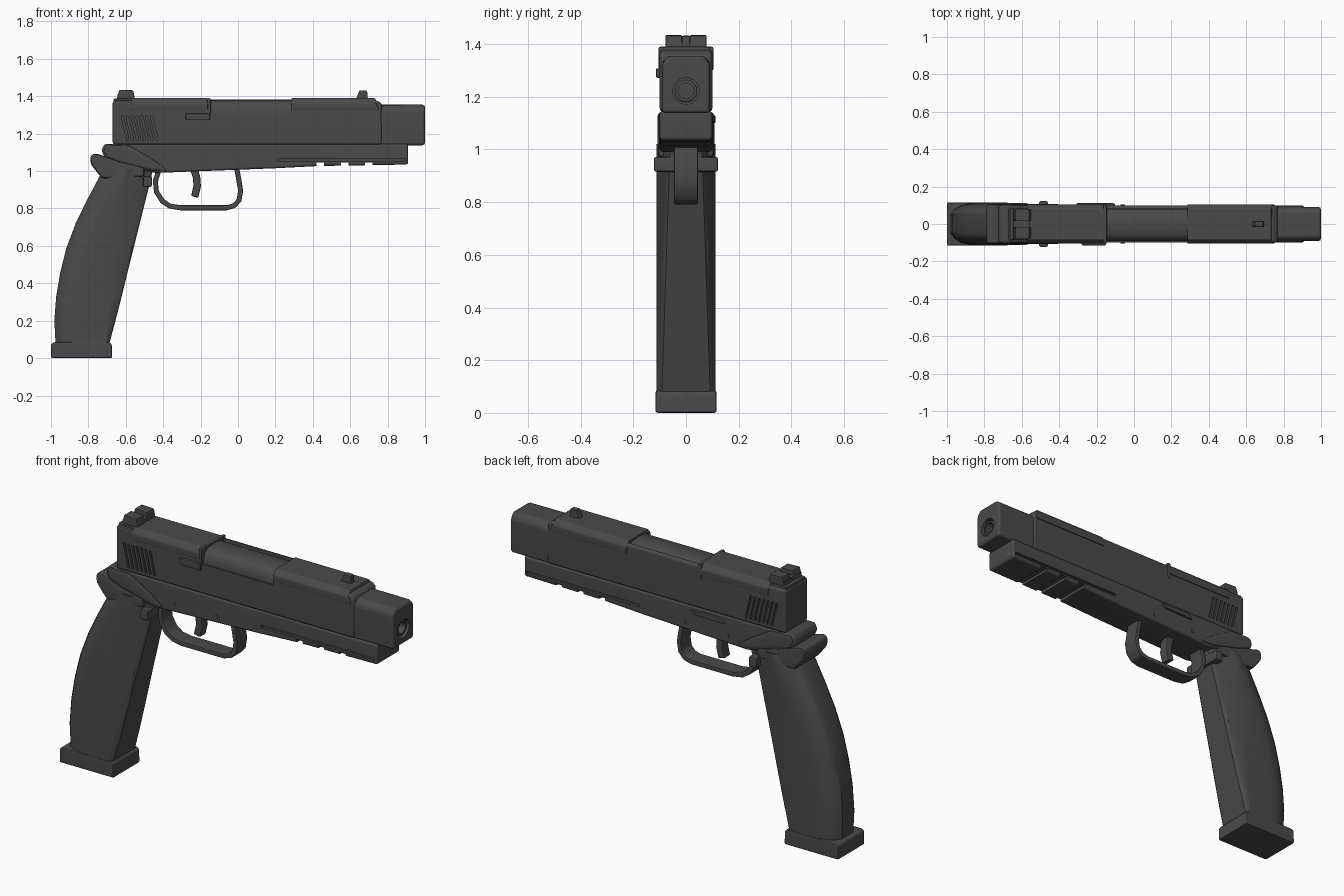
import bpy, bmesh, math
from mathutils import Vector

if "Cube" in bpy.data.objects:
    bpy.data.objects.remove(bpy.data.objects["Cube"])


def material(name, v):
    m = bpy.data.materials.new(name)
    m.diffuse_color = (v, v, v * 1.04, 1)
    m.use_nodes = True
    m.node_tree.nodes["Principled BSDF"].inputs["Base Color"].default_value = m.diffuse_color
    return m


GREY = material("dark grey", 0.068)


def finish(name, bm, bevel=0.0, segs=2, cutters=()):
    """Turn a bmesh into a bevelled, cut and smoothed object."""
    bmesh.ops.recalc_face_normals(bm, faces=bm.faces)
    me = bpy.data.meshes.new(name)
    bm.to_mesh(me)
    bm.free()
    ob = bpy.data.objects.new(name, me)
    bpy.context.collection.objects.link(ob)
    me.materials.append(GREY)
    if bevel:
        b = ob.modifiers.new("bevel", 'BEVEL')
        b.width, b.segments, b.limit_method = bevel, segs, 'ANGLE'
        b.angle_limit = math.radians(32)
    for c in cutters:
        m = ob.modifiers.new("cut", 'BOOLEAN')
        m.object, m.operation, m.solver = c, 'DIFFERENCE', 'EXACT'
    bpy.ops.object.select_all(action='DESELECT')
    ob.select_set(True)
    bpy.context.view_layer.objects.active = ob
    bpy.ops.object.convert(target='MESH')
    bpy.ops.object.shade_smooth_by_angle(angle=math.radians(35))
    w = ob.modifiers.new("normals", 'WEIGHTED_NORMAL')
    w.keep_sharp = True
    return ob


def prism(bm, pts, axis, a, b):
    """Extrude a 2D outline along x (points are y,z) or y (points are x,z)."""
    put = (lambda p, t: (t, p[0], p[1])) if axis == 'x' else (lambda p, t: (p[0], t, p[1]))
    vs = [bm.verts.new(put(p, a)) for p in pts]
    f = bm.faces.new(vs)
    ext = bmesh.ops.extrude_face_region(bm, geom=[f])
    d = Vector(put((0, 0), b - a))
    bmesh.ops.translate(bm, vec=d, verts=[v for v in ext['geom'] if isinstance(v, bmesh.types.BMVert)])


def side(name, pts, y0, y1, **kw):
    bm = bmesh.new()
    prism(bm, pts, 'y', y0, y1)
    return finish(name, bm, **kw)


def rect(x0, x1, z0, z1):
    return [(x0, z0), (x1, z0), (x1, z1), (x0, z1)]


def box(name, x0, x1, y0, y1, z0, z1, **kw):
    return side(name, rect(x0, x1, z0, z1), y0, y1, **kw)


def cutter(name, outlines):
    """Hidden cutter from several (outline, y0, y1) prisms."""
    bm = bmesh.new()
    for pts, y0, y1 in outlines:
        prism(bm, pts, 'y', y0, y1)
    ob = finish(name, bm)
    ob.hide_render = True
    ob.hide_set(True)
    return ob


def cylinder(name, p, r, depth, axis, segs=24, hide=False, **kw):
    bm = bmesh.new()
    bmesh.ops.create_cone(bm, cap_ends=True, segments=segs, radius1=r, radius2=r, depth=depth)
    for v in bm.verts:
        x, y, z = v.co
        v.co = Vector((z, x, y) if axis == 'x' else (x, z, y)) + Vector(p)
    ob = finish(name, bm, **kw)
    if hide:
        ob.hide_render = True
        ob.hide_set(True)
    return ob


# Slide with slanted rear serrations and an open port on top
grooves = []
for s in (-1, 1):
    for i in range(7):
        x = -0.625 + i * 0.026
        pts = [(x + 0.03, 1.165), (x + 0.042, 1.165), (x + 0.012, 1.295), (x, 1.295)]
        grooves.append((pts, *sorted((s * 0.088, s * 0.13))))
serrations = cutter("serration_cutter", grooves)
port = cutter("port_cutter", [(rect(-0.15, 0.285, 1.305, 1.5), -0.2, 0.084)])
side("slide", [(-0.67, 1.14), (0.77, 1.14), (0.77, 1.36), (0.745, 1.378), (-0.67, 1.378)],
     -0.1, 0.1, bevel=0.018, cutters=(serrations, port))

# Raised slide covers, chamfered along the top edges
cover = [(-0.105, 1.325), (0.105, 1.325), (0.105, 1.362), (0.083, 1.39), (-0.083, 1.39), (-0.105, 1.362)]
for name, x0, x1 in (("rear_cover", -0.57, -0.16), ("front_cover", 0.285, 0.755)):
    bm = bmesh.new()
    prism(bm, cover, 'x', x0, x1)
    for v in bm.verts:
        if v.co.x > 0.7 and v.co.z > 1.35:
            v.co.x -= 0.02
    finish(name, bm, bevel=0.006)
box("slide_rear_top", -0.665, -0.55, -0.085, 0.085, 1.36, 1.388, bevel=0.008)
box("port_rear_lip", -0.165, -0.145, -0.105, 0.105, 1.30, 1.39, bevel=0.008)

# Barrel seen through the port
bm = bmesh.new()
prism(bm, [(-0.092, 1.28), (0.08, 1.28), (0.08, 1.355), (0.055, 1.376), (0, 1.382),
           (-0.055, 1.376), (-0.08, 1.355), (-0.092, 1.325)], 'x', -0.16, 0.3)
finish("barrel_hood", bm)
box("extractor", -0.28, -0.15, -0.114, -0.09, 1.272, 1.308, bevel=0.006)

# Muzzle block with a stepped bore
bore = cylinder("bore_cutter", (0.97, 0, 1.222), 0.05, 0.1, 'x', hide=True)
bm = bmesh.new()
prism(bm, [(-0.094, 1.138), (0.094, 1.138), (0.094, 1.325), (0.07, 1.355), (-0.07, 1.355),
           (-0.094, 1.325)], 'x', 0.74, 1.0)
for v in bm.verts:
    if v.co.x > 0.9:
        v.co.y *= 0.97
finish("muzzle_block", bm, bevel=0.014, cutters=(bore,))
inner = cylinder("inner_bore_cutter", (0.97, 0, 1.222), 0.03, 0.12, 'x', hide=True)
cylinder("barrel_tip", (0.94, 0, 1.222), 0.043, 0.1, 'x', bevel=0.005, cutters=(inner,))

# Frame with side grooves and rail slots
cuts = [(rect(x0, x1, 0.9, 1.046), -0.2, 0.2) for x0, x1 in ((0.42, 0.46), (0.55, 0.59), (0.68, 0.72))]
cuts += [(rect(0.21, 0.895, 1.052, 1.068), *sorted((s * 0.085, s * 0.2))) for s in (-1, 1)]
rail_cut = cutter("rail_cutter", cuts)
side("frame", [(-0.715, 1.145), (-0.73, 1.11), (-0.715, 1.075), (-0.66, 1.045), (-0.55, 1.015), (-0.44, 0.99),
               (0.2, 1.015), (0.43, 1.027), (0.91, 1.035), (0.91, 1.145)],
     -0.1, 0.1, bevel=0.012, cutters=(rail_cut,))
side("frame_rear_flange", [(-0.705, 1.145), (-0.725, 1.11), (-0.70, 1.072), (-0.63, 1.045), (-0.46, 1.0),
                           (-0.36, 0.998), (-0.46, 1.07), (-0.58, 1.14)],
     -0.108, 0.108, bevel=0.018)

# Beavertail above the grip
side("beavertail", [(-0.775, 1.095), (-0.792, 1.07), (-0.785, 1.035), (-0.755, 0.995), (-0.725, 0.96),
                    (-0.5, 0.97), (-0.5, 1.02), (-0.63, 1.05), (-0.70, 1.075), (-0.745, 1.09)],
     -0.106, 0.106, bevel=0.016)

# Grip lofted through cross-sections: (z, back x, front x)
rings = [(0.07, -0.975, -0.69), (0.2, -0.982, -0.655), (0.33, -0.972, -0.622), (0.46, -0.95, -0.59),
         (0.59, -0.917, -0.558), (0.72, -0.868, -0.525), (0.84, -0.81, -0.495), (0.93, -0.762, -0.473),
         (1.02, -0.715, -0.452)]
bm = bmesh.new()
loops = []
for z, xb, xf in rings:
    t = (z - 0.07) / 0.95
    d = xf - xb
    crease = xf - d * (0.06 + 0.42 * t)
    w = 0.112
    fw = w - 0.006 - 0.032 * t
    half = [(xb, 0.05), (xb + 0.02, 0.078), (xb + 0.055, 0.1), (xb + 0.11, w), (crease, w),
            (xf - 0.012, fw), (xf, fw - 0.014)]
    ring = half + [(x, -y) for x, y in reversed(half)]
    loops.append([bm.verts.new((x, y, z)) for x, y in ring])
for a, b in zip(loops, loops[1:]):
    for i in range(len(a)):
        j = (i + 1) % len(a)
        bm.faces.new((a[i], a[j], b[j], b[i]))
bm.faces.new(loops[0])
bm.faces.new(loops[-1])
finish("grip", bm)

# Magazine base
side("magazine_base", [(-1.0, 0), (-0.672, 0), (-0.675, 0.075), (-0.69, 0.085), (-0.985, 0.085), (-1.0, 0.075)],
     -0.116, 0.116, bevel=0.01)

# Trigger guard: an outline thickened inwards from its centre path
path = [(-0.425, 1.0), (-0.442, 0.945), (-0.436, 0.89), (-0.405, 0.84), (-0.365, 0.813), (-0.31, 0.804),
        (-0.06, 0.804), (-0.02, 0.815), (0.006, 0.845), (0.014, 0.895), (0.004, 0.955), (-0.008, 1.02)]


def band(path, r):
    left, right = [], []
    for i, p in enumerate(path):
        t = (Vector(path[min(i + 1, len(path) - 1)]) - Vector(path[max(i - 1, 0)])).normalized()
        n = Vector((-t.y, t.x)) * r
        left.append(tuple(Vector(p) + n))
        right.append(tuple(Vector(p) - n))
    return left + right[::-1]


side("trigger_guard", band(path, 0.0135), -0.045, 0.045, bevel=0.007)
side("trigger", band([(-0.24, 1.02), (-0.222, 0.97), (-0.218, 0.92), (-0.232, 0.862)], 0.02),
     -0.028, 0.028, bevel=0.008)

# Sights
for s in (-1, 1):
    side("rear_sight", [(-0.65, 1.38), (-0.55, 1.38), (-0.56, 1.432), (-0.635, 1.435)],
         *sorted((s * 0.015, s * 0.078)), bevel=0.006)
box("rear_sight_base", -0.645, -0.555, -0.078, 0.078, 1.38, 1.41, bevel=0.005)
side("front_sight", [(0.63, 1.38), (0.695, 1.38), (0.69, 1.43), (0.65, 1.432)], -0.016, 0.016, bevel=0.005)

# Controls and pins
box("magazine_button", -0.508, -0.46, -0.122, 0.122, 0.915, 0.972, bevel=0.01)
side("slide_stop", [(-0.31, 1.1), (-0.13, 1.105), (-0.1, 1.125), (-0.28, 1.13)], 0.09, 0.112, bevel=0.005)
for x, z in ((-0.32, 1.038), (-0.06, 1.042)):
    cylinder("frame_pin", (x, 0, z), 0.011, 0.206, 'y', 16)
